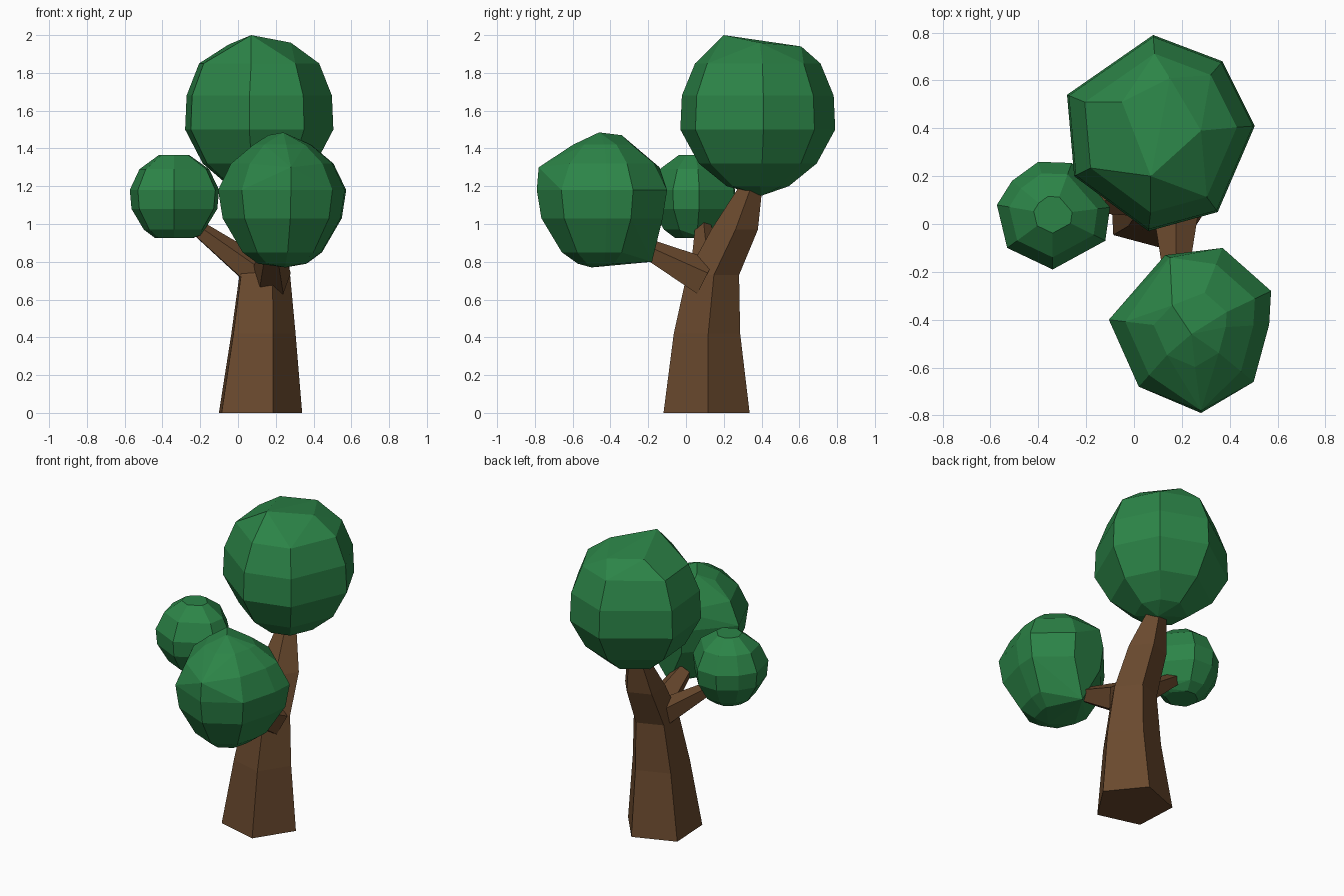
import bpy, bmesh, math
from mathutils import Vector

if "Cube" in bpy.data.objects:
    bpy.data.objects.remove(bpy.data.objects["Cube"])


def material(name, rgb):
    m = bpy.data.materials.new(name)
    m.diffuse_color = (*rgb, 1)
    m.use_nodes = True
    m.node_tree.nodes["Principled BSDF"].inputs["Base Color"].default_value = m.diffuse_color
    return m


GREEN = material("leaf green", (0.025, 0.232, 0.064))
BROWN = material("bark brown", (0.143, 0.067, 0.027))


def finish(bm, name, mat):
    bmesh.ops.recalc_face_normals(bm, faces=bm.faces[:])
    me = bpy.data.meshes.new(name)
    bm.to_mesh(me)
    bm.free()
    me.materials.append(mat)
    ob = bpy.data.objects.new(name, me)
    bpy.context.collection.objects.link(ob)
    return ob


# Tapered five-sided limb through (centre, radius) stations
def limb(name, stations, turn, upright=False):
    bm = bmesh.new()
    rings = []
    if upright:
        u, v = Vector((1, 0, 0)), Vector((0, 1, 0))
    else:
        axis = (Vector(stations[-1][0]) - Vector(stations[0][0])).normalized()
        u = axis.cross(Vector((0, 0, 1))).normalized()
        v = u.cross(axis)
    for c, r in stations:
        ring = []
        for i in range(5):
            a = math.radians(turn + 72 * i)
            ring.append(bm.verts.new(Vector(c) + r * (math.cos(a) * u + math.sin(a) * v)))
        rings.append(ring)
    for a, b in zip(rings, rings[1:]):
        for i in range(5):
            j = (i + 1) % 5
            bm.faces.new((a[i], a[j], b[j], b[i]))
    bm.faces.new(rings[0])
    bm.faces.new(rings[-1])
    return finish(bm, name, BROWN)


# Faceted leaf clump: plan outline scaled at (height, scale) levels, plus a few cap points
def clump(name, centre, outline, levels, caps):
    cx, cy = centre
    bm = bmesh.new()
    for p in caps:
        bm.verts.new(p)
    for z, s in levels:
        for x, y in outline:
            bm.verts.new((cx + (x - cx) * s, cy + (y - cy) * s, z))
    bmesh.ops.convex_hull(bm, input=bm.verts[:])
    bmesh.ops.delete(bm, geom=[v for v in bm.verts if not v.link_faces], context='VERTS')
    bmesh.ops.dissolve_limit(bm, angle_limit=math.radians(5),
                             verts=bm.verts[:], edges=bm.edges[:])
    return finish(bm, name, GREEN)


# Trunk and branches
limb("trunk", [((0.10, 0.105, 0), 0.24), ((0.12, 0.108, 0.42), 0.185),
               ((0.13, 0.14, 0.73), 0.146), ((0.13, 0.255, 0.97), 0.13),
               ((0.12, 0.335, 1.18), 0.07), ((0.12, 0.36, 1.30), 0.06)], 3, True)
limb("left_branch", [((0.09, 0.11, 0.745), 0.09), ((-0.24, 0.09, 0.995), 0.042)], 90)
limb("front_branch", [((0.175, 0.10, 0.71), 0.11), ((0.175, -0.22, 0.872), 0.055)], 90)

# Leaf clumps
clump("top_leaves", (0.11, 0.38),
      [(0.08, 0.79), (0.37, 0.68), (0.505, 0.41), (0.35, 0.05),
       (0.06, -0.03), (-0.25, 0.20), (-0.28, 0.54)],
      [(1.20, 0.40), (1.32, 0.76), (1.50, 1.0), (1.68, 0.98), (1.85, 0.81)],
      [(0.07, 0.20, 2.0), (0.28, 0.39, 1.96), (0.15, 0.61, 1.94),
       (-0.05, 0.51, 1.95), (0.15, 0.40, 1.15)])

clump("front_leaves", (0.235, -0.44),
      [(0.13, -0.13), (0.37, -0.10), (0.573, -0.28), (0.565, -0.42),
       (0.50, -0.66), (0.28, -0.79), (0.02, -0.68), (-0.105, -0.40)],
      [(0.79, 0.38), (0.85, 0.62), (1.03, 0.93), (1.18, 1.0), (1.32, 0.80), (1.42, 0.45)],
      [(0.24, -0.46, 1.485), (0.16, -0.34, 1.47), (0.28, -0.78, 1.30),
       (0.15, -0.14, 1.30), (0.25, -0.18, 0.80), (0.25, -0.50, 0.77)])

clump("left_leaves", (-0.34, 0.04),
      [(-0.26, 0.255), (-0.40, 0.26), (-0.51, 0.18), (-0.573, 0.08),
       (-0.53, -0.10), (-0.34, -0.19), (-0.12, -0.07), (-0.10, 0.07)],
      [(0.925, 0.42), (0.97, 0.68), (1.08, 0.96), (1.18, 1.0), (1.29, 0.78), (1.365, 0.34)],
      [(-0.20, 0.05, 0.94)])
